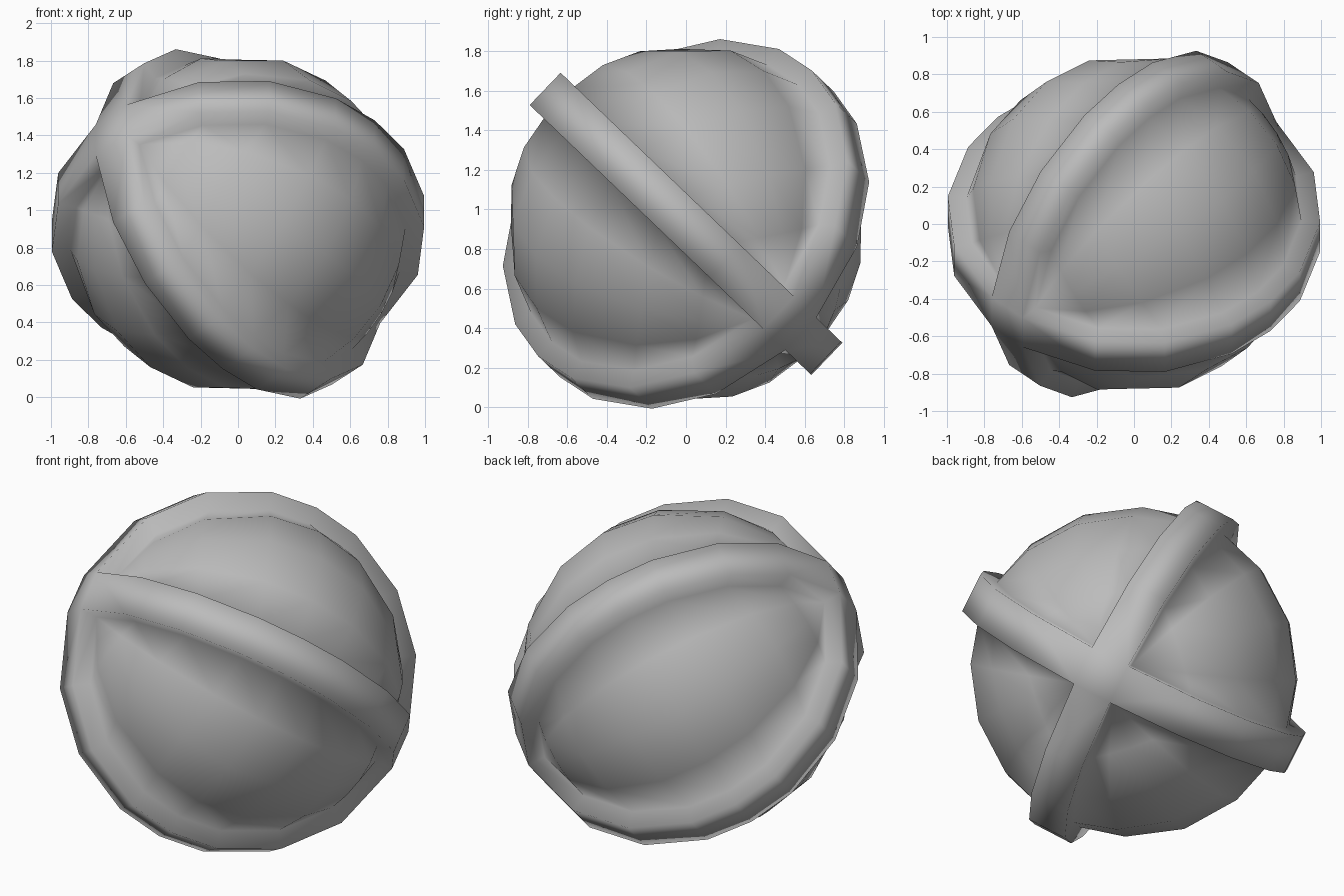
import bpy, bmesh, math
from mathutils import Vector

if "Cube" in bpy.data.objects:
    bpy.data.objects.remove(bpy.data.objects["Cube"])

BALL, HOOP, HALF = 0.90, 1.0, 0.113      # ball radius, hoop radius, hoop half width
CENTRE = Vector((0, 0, 0.927))
ARC = [31, 52.5, 74.5, 90, 105.5, 127.5, 149]   # degrees from one crossing to the other

# Tilted axes: n1 and n2 are the hoop normals, pole points at the hoop crossing
n1 = Vector((0, 0.69, 0.72)).normalized()
pole = Vector((-0.68, -0.55, 0.48))
pole = (pole - n1 * pole.dot(n1)).normalized()
n2 = n1.cross(pole)

bm = bmesh.new()
cache = {}


def vert(p):
    key = tuple(round(c, 4) + 0.0 for c in p)
    if key not in cache:
        cache[key] = bm.verts.new(CENTRE + n1 * p[0] + n2 * p[1] + pole * p[2])
    return cache[key]


def face(*pts):
    vs = list(dict.fromkeys(vert(p) for p in pts))
    if len(vs) > 2 and bm.faces.get(vs) is None:
        bm.faces.new(vs)


def rim(radius):
    """Points along one hoop edge, from crossing to crossing, as (offset, along, pole)."""
    r = radius
    end = math.degrees(math.asin(HALF / r))
    angles = [math.radians(a) for a in [end] + ARC + [180 - end]]
    return [Vector((HALF, r * math.sin(a), r * math.cos(a))) for a in angles]


def sheet(rows):
    for r0, r1 in zip(rows, rows[1:]):
        for i in range(len(r0) - 1):
            face(r0[i], r0[i + 1], r1[i + 1], r1[i])


def flip(pts, s1, s2, swap=False):
    return [Vector((s1 * (p.y if swap else p.x), s2 * (p.x if swap else p.y), p.z)) for p in pts]


inner, outer = rim(BALL), rim(HOOP)
size = Vector((inner[0].x, inner[0].y, inner[0].z)).length

# Four bulging panels, each with raised hoop walls on both sides
for s1 in (1, -1):
    for s2 in (1, -1):
        a, b = flip(inner, s1, s2), flip(inner, s1, s2, True)
        rows = []
        for k in range(5):
            row = []
            for p, q in zip(a, b):
                m = p.lerp(q, k / 4)
                length = p.length + (q.length - p.length) * k / 4
                row.append(m.normalized() * length)
            rows.append(row)
        sheet(rows)
        sheet([a, flip(outer, s1, s2)])
        sheet([b, flip(outer, s1, s2, True)])

# Flat outer faces of the two crossing hoops
for s in (1, -1):
    sheet([flip(outer, 1, s), flip(outer, -1, s)])
    sheet([flip(outer, s, 1, True), flip(outer, s, -1, True)])

# Square caps where the hoops cross
for p in (outer[0], outer[-1]):
    face(*[Vector((x * HALF, y * HALF, p.z)) for x, y in ((1, 1), (-1, 1), (-1, -1), (1, -1))])

bmesh.ops.recalc_face_normals(bm, faces=bm.faces)
for f in bm.faces:
    f.smooth = True
mesh = bpy.data.meshes.new("banded_ball")
bm.to_mesh(mesh)
bm.free()
ball = bpy.data.objects.new("banded_ball", mesh)
bpy.context.collection.objects.link(ball)

# Plain grey surface
grey = bpy.data.materials.new("plain_grey")
grey.use_nodes = True
colour = (0.5, 0.5, 0.5, 1)
grey.diffuse_color = colour
grey.node_tree.nodes["Principled BSDF"].inputs["Base Color"].default_value = colour
mesh.materials.append(grey)
